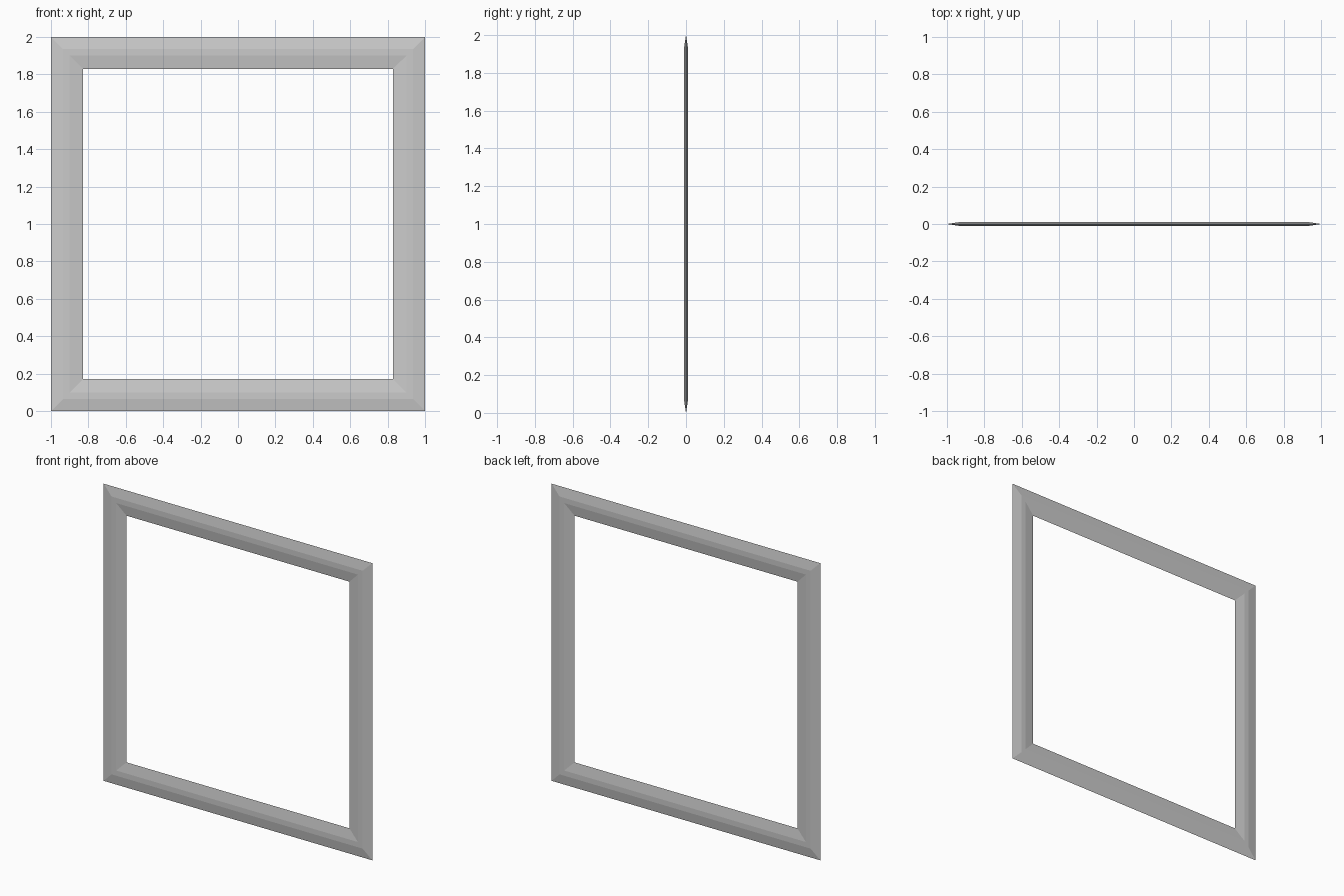
import bpy, bmesh

if "Cube" in bpy.data.objects:
    bpy.data.objects.remove(bpy.data.objects["Cube"])

# Flat hexagonal moulding profile: (distance from frame centre, y)
T = 0.01
profile = [(1.0, 0), (0.935, -T), (0.9, -T), (0.83, 0), (0.9, T), (0.935, T)]

# Mitred square frame: the profile is repeated at each corner and bridged
bm = bmesh.new()
rings = [[bm.verts.new((sx * r, y, 1 + sz * r)) for r, y in profile]
         for sx, sz in ((-1, -1), (1, -1), (1, 1), (-1, 1))]
n = len(profile)
for i in range(4):
    a, b = rings[i], rings[(i + 1) % 4]
    for j in range(n):
        k = (j + 1) % n
        bm.faces.new((a[j], b[j], b[k], a[k]))
bmesh.ops.recalc_face_normals(bm, faces=bm.faces)

mesh = bpy.data.meshes.new("square_frame")
bm.to_mesh(mesh)
bm.free()
bpy.context.collection.objects.link(bpy.data.objects.new("square_frame", mesh))
